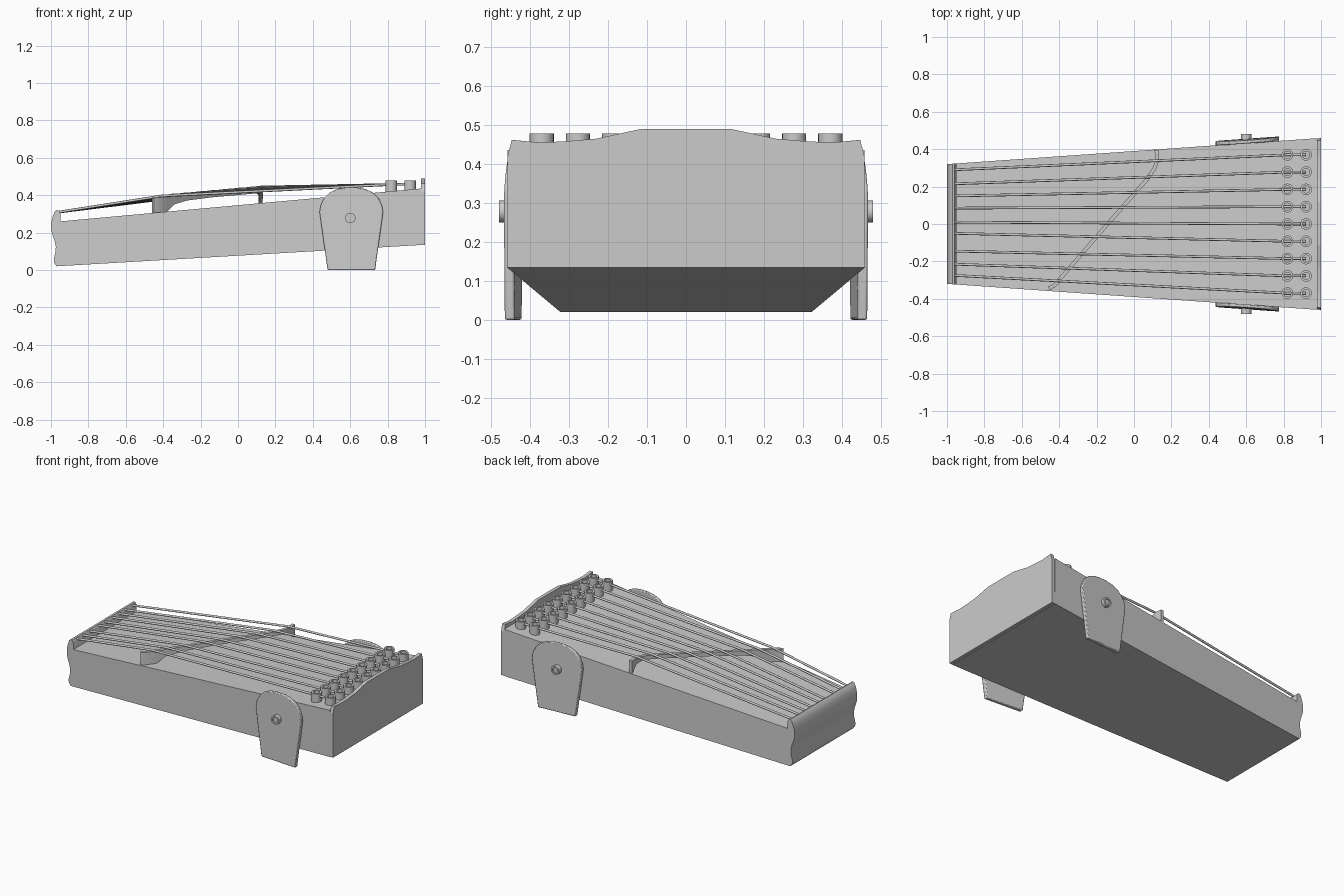
import bpy, bmesh, math
from mathutils import Matrix

if "Cube" in bpy.data.objects:
    bpy.data.objects.remove(bpy.data.objects["Cube"])


def half(x):      # half width of the tapered case
    return 0.39 + 0.07 * x


def board(x):     # height of the sloping soundboard
    return 0.26 + 0.091 * (x + 0.95)


def base(x):      # height of the sloping underside
    return 0.02 + 0.0584 * (x + 0.97)


def finish(name, bm, smooth=None, mirror=False, bevel=0):
    bmesh.ops.recalc_face_normals(bm, faces=bm.faces)
    me = bpy.data.meshes.new(name)
    bm.to_mesh(me)
    bm.free()
    ob = bpy.data.objects.new(name, me)
    bpy.context.collection.objects.link(ob)
    if smooth:
        bpy.ops.object.select_all(action='DESELECT')
        ob.select_set(True)
        bpy.context.view_layer.objects.active = ob
        bpy.ops.object.shade_smooth_by_angle(angle=math.radians(smooth))
    if bevel:
        m = ob.modifiers.new("Bevel", 'BEVEL')
        m.width, m.segments = bevel, 2
    if mirror:
        m = ob.modifiers.new("Mirror", 'MIRROR')
        m.use_axis = (False, True, False)
    return ob


def loft(name, rings, caps=True, **kw):
    bm = bmesh.new()
    rows = [[bm.verts.new(p) for p in r] for r in rings]
    n = len(rows[0])
    for a, b in zip(rows, rows[1:]):
        for i in range(n):
            j = (i + 1) % n
            bm.faces.new((a[i], a[j], b[j], b[i]))
    if caps:
        bm.faces.new(rows[0])
        bm.faces.new(rows[-1])
    return finish(name, bm, **kw)


def lathe(name, prof, matrix, seg=24, **kw):
    bm = bmesh.new()
    vs = [bm.verts.new((r, 0, z)) for r, z in prof]
    es = [bm.edges.new(e) for e in zip(vs, vs[1:])]
    bmesh.ops.spin(bm, geom=vs + es, cent=(0, 0, 0), axis=(0, 0, 1),
                   angle=math.tau, steps=seg)
    bmesh.ops.remove_doubles(bm, verts=bm.verts, dist=1e-5)
    bm.transform(matrix)
    return finish(name, bm, smooth=30, **kw)


# Sound box
case = [(-0.95, base(-0.95)), (0.978, base(0.978)), (0.978, board(0.978)), (-0.95, board(-0.95))]
loft("sound_box", [[(x, s * half(x), z) for x, z in case] for s in (-1, 1)])

# Moulded tail block
tail = [(-0.95, base(-0.95)), (-0.95, 0.303), (-0.96, 0.318), (-0.97, 0.321), (-0.98, 0.313),
        (-0.991, 0.285), (-0.999, 0.25), (-0.999, 0.215), (-0.991, 0.185), (-0.98, 0.155),
        (-0.974, 0.125), (-0.976, 0.095), (-0.985, 0.06), (-0.984, 0.04), (-0.97, 0.02)]
loft("tail_block", [[(x, s * half(x), z) for x, z in tail] for s in (-1, 1)], smooth=35)

# Head board with a wavy crest
crest = [(0.115, 0.49), (0.17, 0.478), (0.23, 0.465), (0.30, 0.459), (0.37, 0.455),
         (0.41, 0.458), (0.447, 0.462), (0.458, 0.42), (0.459, 0.135)]
outline = crest + [(-y, z) for y, z in reversed(crest)]
loft("head_board", [[(x, y * half(x) / 0.46, z) for y, z in outline] for x in (0.978, 1.0)])

# Curved bridge standing on a foot at each end
path = [(-0.455, -0.345), (-0.425, -0.328), (-0.39, -0.287), (-0.35, -0.241), (-0.28, -0.16),
        (-0.15, -0.01), (0.0, 0.16), (0.075, 0.245), (0.108, 0.295), (0.124, 0.34), (0.12, 0.395)]
thick = [None, None, None, 0.045, 0.03, 0.025, 0.025, 0.025, 0.027, 0.04, None]


def bridge_top(x):
    return 0.388 + 0.09 * (x + 0.43)


rings = []
for i, ((x, y), t) in enumerate(zip(path, thick)):
    p, q = path[max(i - 1, 0)], path[min(i + 1, len(path) - 1)]
    dx, dy = q[0] - p[0], q[1] - p[1]
    k = 0.01 / math.hypot(dx, dy)
    nx, ny = -dy * k, dx * k
    top = bridge_top(x)
    low = top - t if t else board(x) - 0.004
    rings.append([(x + nx, y + ny, low), (x - nx, y - ny, low),
                  (x - nx, y - ny, top), (x + nx, y + ny, top)])
loft("bridge", rings, smooth=35)


def bridge_cross(ya, yb):     # where a string passes over the bridge
    def gap(p):
        return p[1] - (ya + (yb - ya) * (p[0] + 0.955) / 1.775)
    for p, q in zip(path, path[1:]):
        if gap(p) <= 0 <= gap(q):
            f = gap(p) / (gap(p) - gap(q))
            return p[0] + f * (q[0] - p[0]), p[1] + f * (q[1] - p[1])
    return path[-1]


# Strings and their two rows of cup pins
left_y = [-0.275, -0.215, -0.145, -0.05, 0.01, 0.085, 0.15, 0.215, 0.29]
for i, ya in enumerate(left_y):
    yb = (i - 4) * 0.0925
    bx, by = bridge_cross(ya, yb)
    cu = bpy.data.curves.new("string", 'CURVE')
    cu.dimensions = '3D'
    cu.bevel_depth, cu.bevel_resolution, cu.use_fill_caps = 0.007, 2, True
    sp = cu.splines.new('POLY')
    pts = [(-0.957, ya, 0.31), (bx, by, bridge_top(bx) + 0.006),
           (0.82, yb, 0.457), (0.92, yb, 0.459)]
    sp.points.add(len(pts) - 1)
    for sp_pt, co in zip(sp.points, pts):
        sp_pt.co = (*co, 1)
    bpy.context.collection.objects.link(bpy.data.objects.new(f"string_{i + 1}", cu))
    for row, x in (("inner", 0.82), ("outer", 0.92)):
        prof = [(0, 0.445), (0.019, 0.445), (0.019, 0.478), (0.031, 0.478),
                (0.031, board(x) - 0.006), (0, board(x) - 0.006)]
        lathe(f"{row}_pin_{i + 1}", prof, Matrix.Translation((x, yb, 0)), seg=20)

# Side legs, rounded at the top, with a pivot bolt
leg = [(0.127, 0.0), (0.170, 0.31), (0.164, 0.345), (0.145, 0.385), (0.115, 0.415),
       (0.075, 0.433), (0.03, 0.441)]
leg = leg + [(-x, z) for x, z in reversed(leg)]
loft("leg", [[(0.606 + x, half(0.606 + x) + d - max(0, z - 0.33) * e, z) for x, z in leg]
             for d, e in ((-0.002, 0), (0.024, 0.08))], bevel=0.005, smooth=30, mirror=True)
lathe("leg_bolt", [(0, 0.40), (0.028, 0.40), (0.028, 0.48), (0.018, 0.48), (0.018, 0.472), (0, 0.472)],
      Matrix.Translation((0.6, 0, 0.278)) @ Matrix.Rotation(-math.pi / 2, 4, 'X'), mirror=True)
